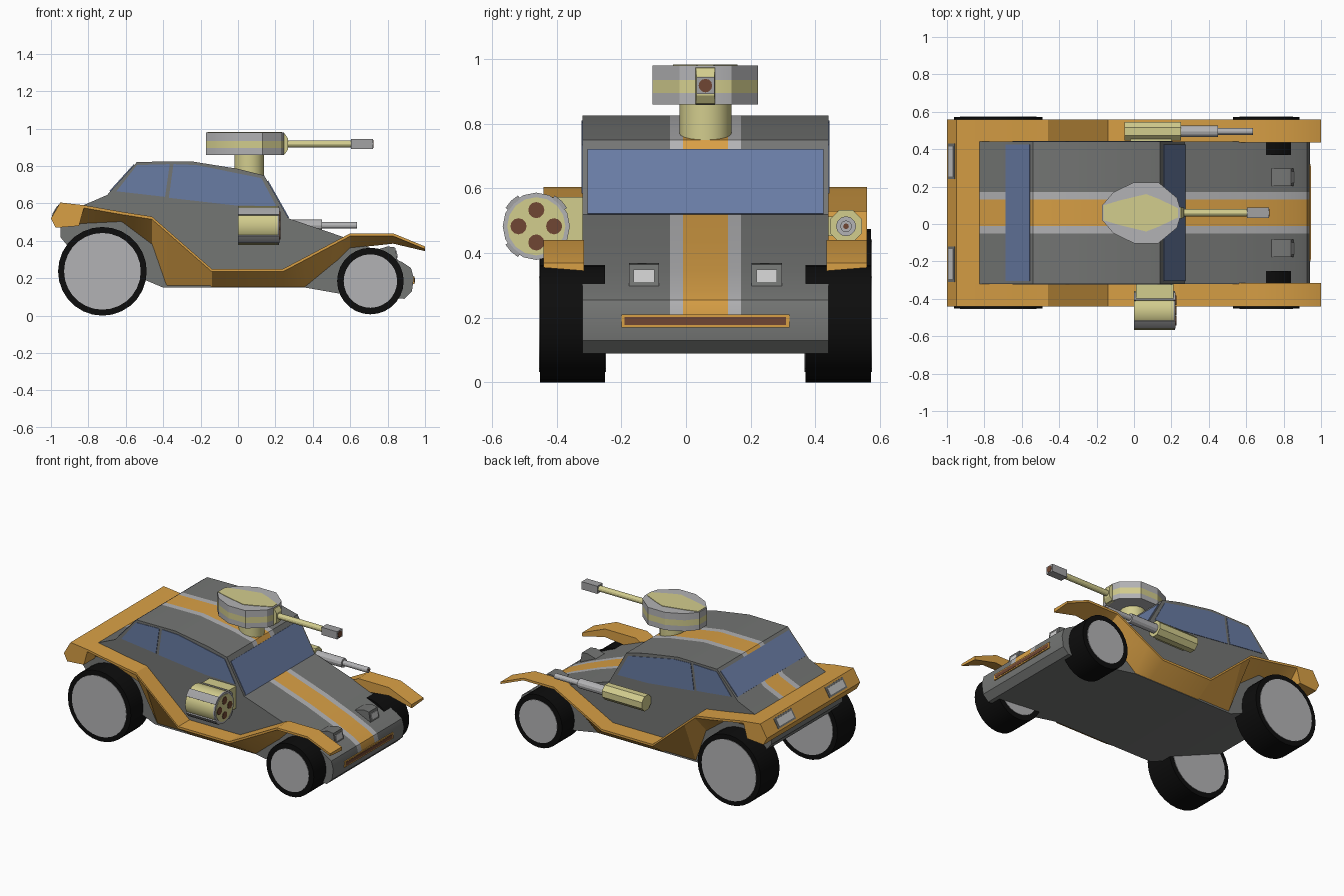
import bpy, bmesh, math
from mathutils import Vector

if "Cube" in bpy.data.objects:
    bpy.data.objects.remove(bpy.data.objects["Cube"])

CY = 0.06  # centre line of the car


def material(name, r, g, b):
    m = bpy.data.materials.new(name)
    m.diffuse_color = (r, g, b, 1)
    m.use_nodes = True
    m.node_tree.nodes["Principled BSDF"].inputs["Base Color"].default_value = m.diffuse_color
    return m


MATS = {n: material(n, *c) for n, c in {
    "body_grey": (0.175, 0.18, 0.175), "orange": (0.69, 0.35, 0.06),
    "light_grey": (0.45, 0.45, 0.46), "pale_yellow": (0.65, 0.61, 0.27),
    "glass_blue": (0.14, 0.20, 0.37), "tyre_black": (0.004, 0.004, 0.004),
    "bore_brown": (0.16, 0.062, 0.033), "lamp_silver": (0.62, 0.62, 0.62),
    "gun_grey": (0.36, 0.36, 0.37)}.items()}


def finish(name, bm, mat):
    """mat is a material name, or a rule (centre, normal) -> material name"""
    bmesh.ops.recalc_face_normals(bm, faces=bm.faces)
    bm.normal_update()
    me = bpy.data.meshes.new(name)
    used = []
    for f in bm.faces:
        n = mat if isinstance(mat, str) else mat(f.calc_center_median(), f.normal)
        if n not in used:
            used.append(n)
            me.materials.append(MATS[n])
        f.material_index = used.index(n)
    bm.to_mesh(me)
    bm.free()
    ob = bpy.data.objects.new(name, me)
    bpy.context.collection.objects.link(ob)
    return ob


def loft(name, rings, mat):
    bm = bmesh.new()
    vs = [[bm.verts.new(p) for p in r] for r in rings]
    n = len(vs[0])
    for a, b in zip(vs, vs[1:]):
        for i in range(n):
            j = (i + 1) % n
            bm.faces.new((a[i], a[j], b[j], b[i]))
    bm.faces.new(vs[0])
    bm.faces.new(vs[-1])
    return finish(name, bm, mat)


def prism(name, axis, pts, levels, mat):
    place = {"x": lambda u, w, l: (l, u, w), "y": lambda u, w, l: (u, l, w),
             "z": lambda u, w, l: (u, w, l)}[axis]
    return loft(name, [[place(u, w, l) for u, w in pts] for l in levels], mat)


def circle(u, w, r, n, turn=0.0):
    return [(u + r * math.cos(2 * math.pi * (i + turn) / n),
             w + r * math.sin(2 * math.pi * (i + turn) / n)) for i in range(n)]


def rect(u0, u1, w0, w1):
    return [(u0, w0), (u1, w0), (u1, w1), (u0, w1)]


def plate(name, p, q, y0, y1, mat, t=0.005):
    """thin plate on the sloping segment p-q (x, z), raised to the left of p->q"""
    p, q = Vector(p), Vector(q)
    d = (q - p).normalized()
    n = Vector((-d.y, d.x))
    prism(name, "y", [p - n * 0.002, q - n * 0.002, q + n * t, p + n * t], (y0, y1), mat)


# Body: side profile drawn across the width, stripes on its upper faces
def body_paint(c, n):
    if n.z > 0.05 and -0.01 < c.y < 0.13:
        return "orange"
    if n.z > 0.05 and -0.05 < c.y < 0.17:
        return "light_grey"
    return "body_grey"


prism("body", "y", [
    (-0.95, 0.47), (-0.85, 0.58), (-0.70, 0.645), (-0.54, 0.822), (-0.25, 0.825),
    (0.0, 0.785), (0.14, 0.75), (0.27, 0.52), (0.55, 0.425), (0.75, 0.345),
    (0.88, 0.285), (0.925, 0.255), (0.94, 0.2), (0.93, 0.13), (0.89, 0.09),
    (0.53, 0.12), (0.36, 0.15), (-0.4, 0.15), (-0.9, 0.36), (-0.95, 0.42)],
    (-0.32, -0.05, -0.01, 0.13, 0.17, 0.44), body_paint)

# Windows
plate("windscreen", (0.157, 0.72), (0.27, 0.52), -0.305, 0.425, "glass_blue")
plate("rear_window", (-0.683, 0.664), (-0.555, 0.805), -0.305, 0.425, "glass_blue")
for side, y in (("right", -0.3235), ("left", 0.4385)):
    prism(side + "_rear_glass", "y", [(-0.65, 0.665), (-0.54, 0.805), (-0.365, 0.81),
          (-0.39, 0.635)], (y, y + 0.005), "glass_blue")
    prism(side + "_front_glass", "y", [(-0.37, 0.63), (-0.345, 0.81), (-0.22, 0.805),
          (0.125, 0.735), (0.205, 0.585), (-0.02, 0.59)], (y, y + 0.005), "glass_blue")

# Fenders with skirts that slope in underneath: (x, top z, bottom z)
STATIONS = [(-0.95, 0.605, 0.47), (-0.82, 0.59, 0.49), (-0.62, 0.555, 0.50),
            (-0.46, 0.53, 0.38), (-0.38, 0.46, 0.15), (-0.14, 0.25, 0.15),
            (0.24, 0.25, 0.15), (0.36, 0.313, 0.15), (0.53, 0.403, 0.29),
            (0.6, 0.44, 0.36), (0.83, 0.44, 0.385), (1.0, 0.37, 0.345)]
for side, s in (("right", -1), ("left", 1)):
    loft(side + "_fender", [[(x, CY + s * 0.375, t), (x, CY + s * 0.5, t),
         (x, CY + s * 0.5, t - 0.015), (x, CY + s * 0.375, b)]
         for x, t, b in STATIONS], "orange")

    # Wheels
    for end, x, z, r, hub in (("rear", -0.725, 0.237, 0.237, 0.205),
                              ("front", 0.708, 0.185, 0.178, 0.143)):
        a, b = CY + s * 0.31, CY + s * 0.512
        prism(f"{side}_{end}_tyre", "y", circle(x, z, r, 28), (a, b), "tyre_black")
        prism(f"{side}_{end}_hub", "y", circle(x, z, hub, 28),
              (a - s * 0.003, b + s * 0.003), "light_grey")

    # Head lamps
    y = CY + s * 0.19
    prism(side + "_lamp_pod", "y", [(0.70, 0.34), (0.80, 0.37), (0.84, 0.365),
          (0.855, 0.285), (0.72, 0.3)], (y - 0.047, y + 0.047), "body_grey")
    plate(side + "_head_lamp", (0.843, 0.348), (0.850, 0.31), y - 0.032, y + 0.032,
          "lamp_silver")

    # Tail lamps
    y = CY + s * 0.275
    plate(side + "_tail_frame", (-0.993, 0.532), (-0.957, 0.593), y - 0.095, y + 0.095,
          "body_grey", 0.003)
    plate(side + "_tail_lamp", (-0.987, 0.542), (-0.963, 0.583), y - 0.08, y + 0.08,
          "lamp_silver", 0.006)

# Rear bumper and front grille
prism("rear_bumper", "y", [(-0.82, 0.59), (-0.95, 0.605), (-1.0, 0.52), (-0.975, 0.47),
      (-0.85, 0.48)], (-0.44, 0.56), "orange")
prism("grille", "x", rect(-0.2, 0.32, 0.17, 0.21), (0.92, 0.943), "orange")
prism("grille_slot", "x", rect(-0.19, 0.31, 0.178, 0.202), (0.93, 0.945), "bore_brown")

# Turret
prism("turret_post", "z", circle(0.06, CY, 0.08, 20), (0.73, 0.87), "pale_yellow")
half = [(-0.17, 0.04), (-0.11, 0.11), (0.0, 0.163), (0.13, 0.163), (0.23, 0.08),
        (0.245, 0.03)]
outline = [(x, CY + y) for x, y in half] + [(x, CY - y) for x, y in reversed(half)]
prism("turret_head", "z", outline, (0.86, 0.895, 0.935, 0.98),
      lambda c, n: "pale_yellow" if 0.9 < c.z < 0.93 else "light_grey")
leaf = [(-0.163, 0.04), (-0.08, 0.065), (0.065, 0.1), (0.13, 0.075), (0.235, 0.025)]
prism("turret_top_panel", "z", [(x, CY + y) for x, y in leaf]
      + [(x, CY - y) for x, y in reversed(leaf)], (0.978, 0.983), "pale_yellow")
loft("gun_mantlet", [[(x, CY + a * h, 0.918 + b * k) for a, b in
     ((-1, -1), (1, -1), (1, 1), (-1, 1))]
     for x, h, k in ((0.235, 0.03, 0.06), (0.25, 0.03, 0.055), (0.267, 0.028, 0.03))],
     "pale_yellow")
prism("gun_barrel", "x", circle(CY, 0.918, 0.019, 12), (0.26, 0.61), "pale_yellow")
prism("gun_muzzle", "x", rect(CY - 0.028, CY + 0.028, 0.892, 0.944), (0.605, 0.722),
      "gun_grey")
prism("gun_bore", "x", circle(CY, 0.918, 0.021, 12), (0.715, 0.725), "bore_brown")

# Left side gun
GY, GZ = 0.495, 0.483
prism("side_gun_housing", "x", circle(GY, GZ, 0.054, 8, 0.5), (-0.05, 0.25), "pale_yellow")
prism("side_gun_mount", "x", rect(0.43, GY, GZ - 0.03, GZ + 0.03), (-0.02, 0.2),
      "pale_yellow")
prism("side_gun_sleeve", "x", circle(GY, GZ, 0.031, 12), (0.24, 0.45), "light_grey")
prism("side_gun_barrel", "x", circle(GY, GZ, 0.018, 12), (0.44, 0.635), "light_grey")
prism("side_gun_bore", "x", circle(GY, GZ, 0.009, 8), (0.63, 0.637), "bore_brown")

# Right side rocket drum
DY, DZ = -0.463, 0.483
prism("drum_mount", "x", rect(DY, -0.31, DZ - 0.06, DZ + 0.09), (0.01, 0.21), "pale_yellow")
prism("rocket_drum", "x", circle(DY, DZ, 0.104, 16), (0.0, 0.21), "pale_yellow")
prism("drum_rim", "x", circle(DY, DZ, 0.104, 16), (0.209, 0.22), "light_grey")
prism("drum_face", "x", circle(DY, DZ, 0.09, 16), (0.215, 0.223), "pale_yellow")
for i in range(4):
    a = math.pi * (0.25 + i / 2)
    arc = [a - 0.25, a, a + 0.25]
    prism(f"drum_strip_{i + 1}", "x",
          [(DY + 0.111 * math.cos(t), DZ + 0.111 * math.sin(t)) for t in arc]
          + [(DY + 0.098 * math.cos(t), DZ + 0.098 * math.sin(t)) for t in reversed(arc)],
          (0.0, 0.222), "gun_grey")
    b = math.pi * i / 2
    prism(f"rocket_tube_{i + 1}", "x",
          circle(DY + 0.055 * math.cos(b), DZ + 0.05 * math.sin(b), 0.025, 12),
          (0.21, 0.226), "bore_brown")

# Smooth the rounded parts, keep edges crisp
for ob in bpy.context.scene.objects:
    ob.select_set(True)
    bpy.context.view_layer.objects.active = ob
bpy.ops.object.shade_smooth_by_angle(angle=math.radians(25))
